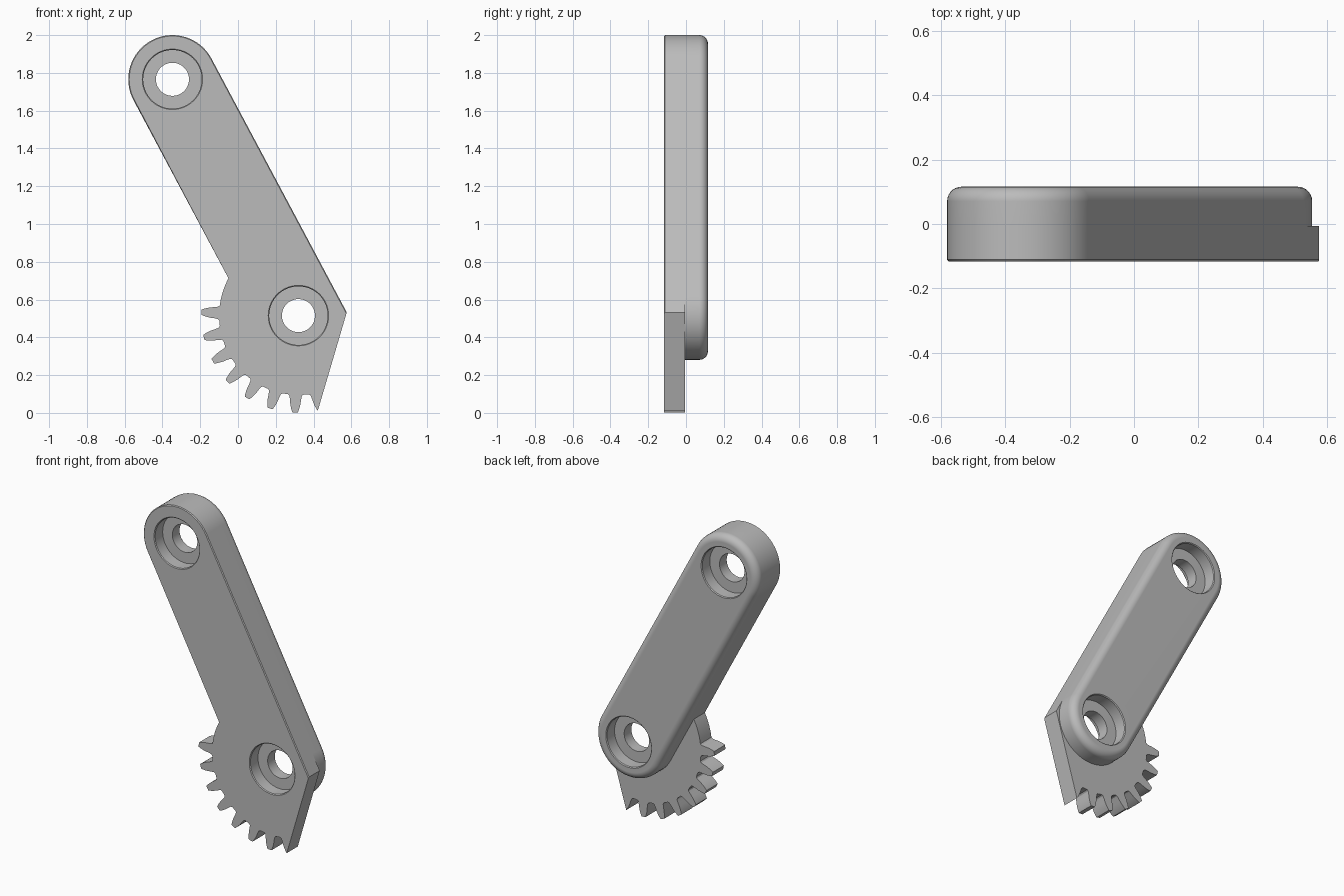
import bpy, bmesh
from math import radians, cos, sin, pi
from mathutils import Vector

cube = bpy.data.objects.get("Cube")
if cube:
    bpy.data.objects.remove(cube, do_unlink=True)

TOP, LOW = Vector((-0.347, 1.766)), Vector((0.32, 0.515))   # pivot centres in x, z
R, ROOT = 0.234, 0.42
FRONT, STEP, BACK = -0.116, -0.006, 0.116
along = (LOW - TOP).normalized()
side = Vector((-along.y, along.x))                # towards the right-hand edge
side_angle = Vector((1, 0)).angle_signed(side) * -1

grey = bpy.data.materials.new("mid grey")
grey.use_nodes = True
grey.diffuse_color = (0.5, 0.5, 0.5, 1)
grey.node_tree.nodes["Principled BSDF"].inputs["Base Color"].default_value = grey.diffuse_color


def polar(centre, r, a):
    return centre + Vector((r * cos(a), r * sin(a)))


def half_round(centre, start, n=32):
    return [polar(centre, R, start + pi * i / n) for i in range(n + 1)]


def finish(name, bm):
    bmesh.ops.recalc_face_normals(bm, faces=bm.faces[:])
    mesh = bpy.data.meshes.new(name)
    bm.to_mesh(mesh)
    bm.free()
    mesh.materials.append(grey)
    ob = bpy.data.objects.new(name, mesh)
    bpy.context.collection.objects.link(ob)
    return ob


def plate(name, outline, y0, y1, rule, width, segments):
    """Extrude an x-z outline along y and bevel the edges picked by the rule."""
    bm = bmesh.new()
    face = bm.faces.new([bm.verts.new((p.x, y0, p.y)) for p in outline])
    ext = bmesh.ops.extrude_face_region(bm, geom=[face])["geom"]
    for v in ext:
        if isinstance(v, bmesh.types.BMVert):
            v.co.y = y1
    edges = [e for e in bm.edges if all(rule(v.co) for v in e.verts)]
    bmesh.ops.bevel(bm, geom=edges, offset=width, segments=segments,
                    profile=0.5, affect='EDGES')
    return finish(name, bm)


def bore_cutter(name, centre):
    """Stepped round cutter: through hole, both counterbores and their chamfers."""
    half = [(0.0875, 0.036), (0.155, 0.036), (0.155, 0.111), (0.16, 0.116), (0.16, 0.14)]
    profile = [(r, -y) for r, y in reversed(half)] + half
    bm = bmesh.new()
    n = 64
    rings = []
    for r, y in profile:
        pts = [polar(centre, r, 2 * pi * i / n) for i in range(n)]
        rings.append([bm.verts.new((p.x, y, p.y)) for p in pts])
    for a, b in zip(rings, rings[1:]):
        for i in range(n):
            j = (i + 1) % n
            bm.faces.new((a[i], a[j], b[j], b[i]))
    bm.faces.new(rings[0])
    bm.faces.new(rings[-1])
    ob = finish(name, bm)
    ob.hide_render = True
    return ob


def combine(target, other, operation):
    mod = target.modifiers.new(operation, 'BOOLEAN')
    mod.operation, mod.solver, mod.object = operation, 'EXACT', other
    bpy.ops.object.select_all(action='DESELECT')
    bpy.context.view_layer.objects.active = target
    target.select_set(True)
    bpy.ops.object.modifier_apply(modifier=mod.name)
    bpy.data.objects.remove(other, do_unlink=True)


# Front layer: arm outline running into the toothed sector
flank = [(ROOT, 5.4), (0.427, 4.4), (0.445, 3.8), (0.465, 3.4),
         (0.485, 2.8), (0.503, 2.1), (0.514, 1.5)]          # radius, half angle
outline = half_round(TOP, side_angle)
outline.append(LOW - side * R - along * (ROOT ** 2 - R ** 2) ** 0.5)
outline += [polar(LOW, ROOT, radians(a)) for a in range(154, 172, 3)]
for k in range(8):
    mid = 178 + 15 * k
    outline += [polar(LOW, r, radians(mid - a)) for r, a in flank]
    if k < 7:
        outline += [polar(LOW, r, radians(mid + a)) for r, a in reversed(flank)]
outline.append(LOW + side * R + along * 0.105)              # outer corner of the sector


def arm_front_edge(co):
    offset = abs((Vector((co.x, co.z)) - LOW).dot(side))
    return co.y < FRONT + 0.001 and (co.z > 1.6 or abs(offset - R) < 0.001)


body = plate("gear_arm", outline, FRONT, STEP, arm_front_edge, 0.005, 1)

# Rear layer: capsule-shaped arm with a rounded back rim
capsule = half_round(TOP, side_angle) + half_round(LOW, side_angle + pi)
rear = plate("rear_arm", capsule, STEP, BACK, lambda co: co.y > BACK - 0.001, 0.045, 7)
combine(body, rear, 'UNION')

# Counterbored pivot holes
for label, centre in (("upper", TOP), ("lower", LOW)):
    combine(body, bore_cutter(label + "_bore_cutter", centre), 'DIFFERENCE')

bpy.ops.object.shade_smooth_by_angle(angle=radians(30))
normals = body.modifiers.new("even shading", 'WEIGHTED_NORMAL')
normals.keep_sharp = True
